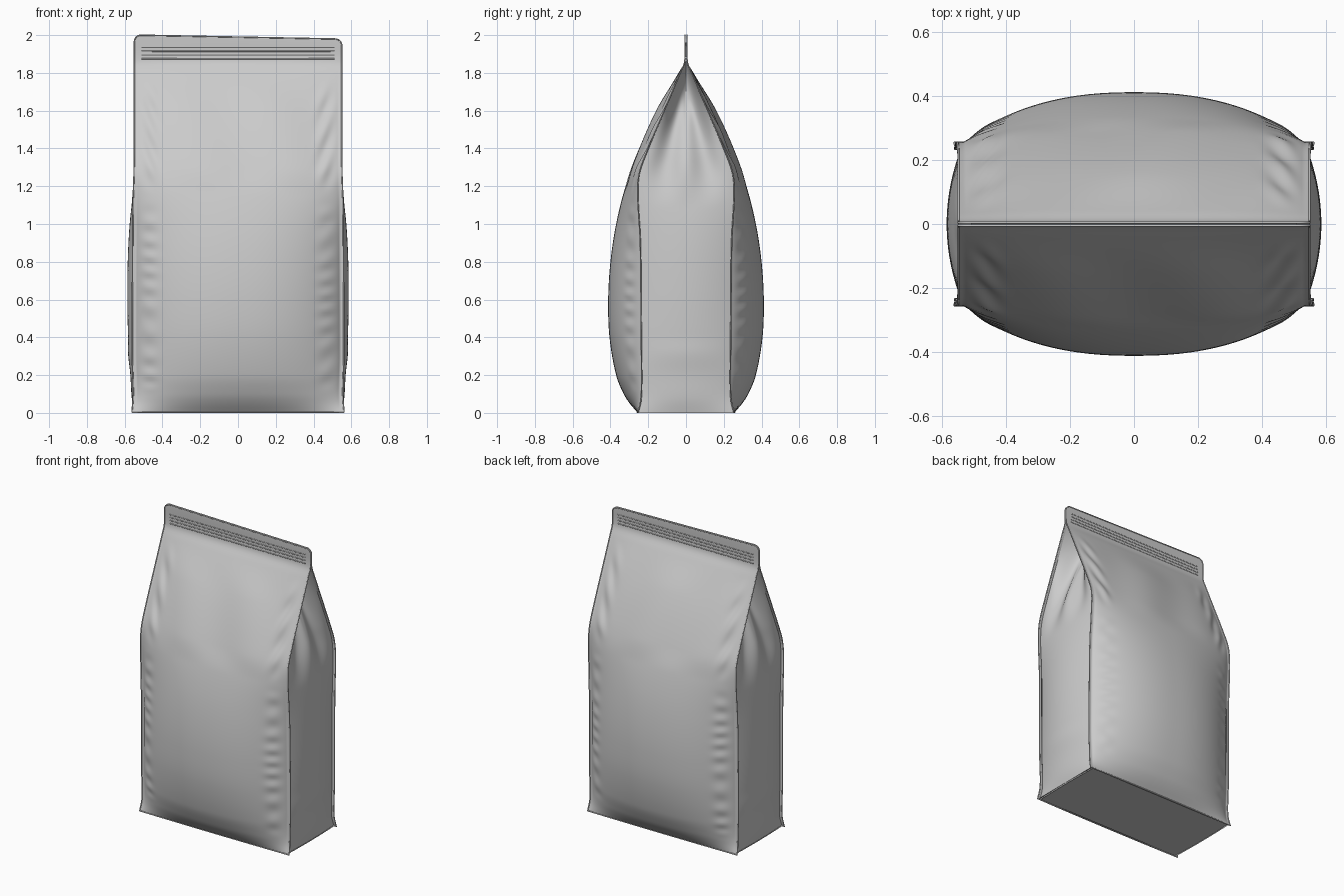
import bpy, bmesh
from math import sin, cos, pi, sqrt, exp

if "Cube" in bpy.data.objects:
    bpy.data.objects.remove(bpy.data.objects["Cube"])


def spline(pts):
    """Smooth interpolation through (z, value) points."""
    def slope(i):
        a, b = pts[max(i - 1, 0)], pts[min(i + 1, len(pts) - 1)]
        return (b[1] - a[1]) / (b[0] - a[0])

    def f(z):
        z = min(max(z, pts[0][0]), pts[-1][0])
        i = max(k for k in range(len(pts) - 1) if pts[k][0] <= z)
        (z0, a), (z1, b) = pts[i], pts[i + 1]
        h = z1 - z0
        t = (z - z0) / h
        return ((2*t**3 - 3*t*t + 1) * a + (t**3 - 2*t*t + t) * h * slope(i)
                + (3*t*t - 2*t**3) * b + (t**3 - t*t) * h * slope(i + 1))
    return f


def ramp(a, b, x):
    t = min(max((x - a) / (b - a), 0), 1)
    return t * t * (3 - 2 * t)


# Profiles over height: panel centre depth, corner seam depth, half width, gusset centre
centre = spline([(0, .255), (.05, .298), (.1, .33), (.2, .37), (.4, .405), (.6, .412), (.8, .4),
                 (1, .37), (1.2, .32), (1.4, .247), (1.6, .155), (1.8, .04), (1.86, .008), (2, .005)])
corner = spline([(0, .255), (.06, .24), (.15, .235), (.4, .237), (.9, .242), (1.15, .255), (1.27, .247),
                 (1.4, .2), (1.6, .115), (1.8, .03), (1.86, .007), (2, .005)])
width = spline([(0, .562), (.1, .555), (.3, .56), (1.1, .556), (1.3, .55), (1.6, .549), (2, .549)])
gusset = spline([(0, .548), (.08, .56), (.2, .573), (.4, .582), (.65, .586), (.9, .58), (1.1, .563),
                 (1.25, .535), (1.4, .49), (1.6, .41), (1.75, .345), (1.86, .3)])
SEAL = 1.86


def panel_point(u, z, side):
    w, r = width(z), .035
    if z > 2 - r:
        w += sqrt(max(r * r - (z - 2 + r) ** 2, 0)) - r
    t = min(1, abs(u) / .965)
    e, c = corner(z), centre(z)
    y = e + (c - e) * (1 - t ** 2.3) ** .8
    # creases along the side seams, slanted shoulder folds and soft dents up the middle
    edge = exp(-((t - .88) / .08) ** 2) * (1 - t ** 12)
    low = ramp(.08, .2, z) * (1 - ramp(1, 1.15, z))
    high = ramp(1.15, 1.3, z) * (1 - ramp(1.6, 1.8, z))
    y += .005 * edge * low * sin(z * 62 + 2 * sin(z * 9 + u))
    y += .01 * edge * high * sin(z * 30 - abs(u) * 22)
    y += .006 * high * (1 - t ** 4) * sin(u * 7 + z * 4 + side)
    zz = z - .01 * (u + 1) * ramp(SEAL, 2, z)
    return (u * w, side * y, zz)


def gusset_point(w, z, side):
    e, g = corner(z), gusset(z)
    base = width(z) * .966
    k = ramp(1.1, 1.4, z)
    shape = (1 - w * w) * (1 - k) + (1 - abs(w) ** 1.3) * k
    x = base + (g - base) * shape
    fold = ramp(1.08, 1.35, z) * (1 - ramp(1.5, 1.8, z))
    x += .022 * fold * cos(2 * pi * w) * (1 - w * w)
    x += .003 * sin(z * 24) * (1 - w * w) * (1 - ramp(.3, .45, z))
    return (side * x, w * e, z)


def sheet(name, point, us, zs, side, flip):
    bm = bmesh.new()
    rows = [[bm.verts.new(point(u, z, side)) for u in us] for z in zs]
    for a, b in zip(rows, rows[1:]):
        for i in range(len(us) - 1):
            f = [a[i], a[i + 1], b[i + 1], b[i]]
            bm.faces.new(f[::-1] if flip else f).smooth = True
    me = bpy.data.meshes.new(name)
    bm.to_mesh(me)
    bm.free()
    ob = bpy.data.objects.new(name, me)
    bpy.context.collection.objects.link(ob)
    return ob


def tube(name, pts, radius, closed=False):
    cu = bpy.data.curves.new(name, 'CURVE')
    cu.dimensions = '3D'
    cu.bevel_depth, cu.bevel_resolution, cu.use_fill_caps = radius, 2, True
    sp = cu.splines.new('POLY')
    sp.points.add(len(pts) - 1)
    for p, q in zip(sp.points, pts):
        p.co = (*q, 1)
    sp.use_cyclic_u = closed
    ob = bpy.data.objects.new(name, cu)
    bpy.context.collection.objects.link(ob)
    return ob


us = [sin(pi / 2 * (-1 + i / 50)) * .5 + (-1 + i / 50) * .5 for i in range(101)]
ws = [-1 + i / 24 for i in range(49)]
low_z = [SEAL * i / 130 for i in range(131)]
top_z = [SEAL + .14 * sin(pi / 2 * i / 18) for i in range(1, 19)]

for side, label in ((-1, "front"), (1, "back")):
    # Bulging main panel, including its flat side fins and top seal
    sheet(label + "_panel", panel_point, us, low_z + top_z, side, side > 0)
    # Thin welded rim around the panel
    zs = [.004] + low_z[1:] + top_z
    rim = [panel_point(-1, z, side) for z in zs]
    rim += [panel_point(u, 2, side) for u in us[1:-1]]
    rim += [panel_point(1, z, side) for z in reversed(zs)]
    rim += [panel_point(u, .004, side) for u in reversed(us[1:-1])]
    tube(label + "_rim", rim, .0035, True)
    # Shallow closure ridges, half sunk into the top seal
    for i, z in enumerate((1.875, 1.895, 1.915, 1.935)):
        y = side * (panel_point(0, z, 1)[1] - .002)
        tube(f"{label}_closure_ridge_{i + 1}", [(-.51, y, z), (.51, y, z)], .004)

# Side gussets: swollen below, tucked inwards towards the seal
for side, label in ((-1, "left"), (1, "right")):
    sheet(label + "_gusset", gusset_point, ws, low_z, side, side < 0)

# Flat base
sheet("base_panel", lambda u, v, s: (u * .552, v * .255, .008), [-1, 1], [-1, 1], 1, True)
